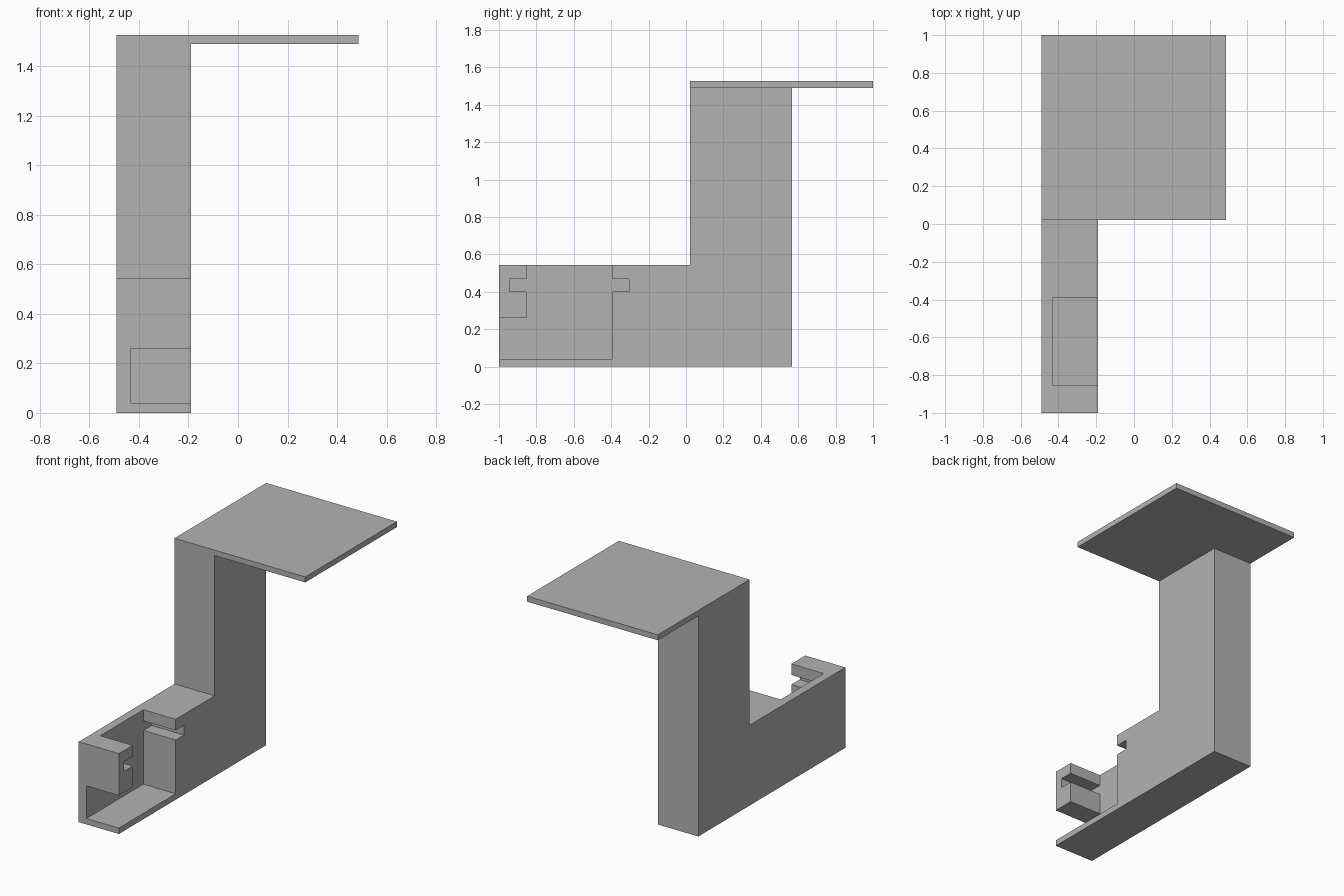
import bpy, bmesh

if "Cube" in bpy.data.objects:
    bpy.data.objects.remove(bpy.data.objects["Cube"])

grey = bpy.data.materials.new("plain grey")
grey.diffuse_color = (0.45, 0.45, 0.45, 1)
grey.use_nodes = True
grey.node_tree.nodes["Principled BSDF"].inputs["Base Color"].default_value = grey.diffuse_color


def extrude_profile(name, yz, x0, x1):
    """Solid made from a (y, z) outline swept along x."""
    bm = bmesh.new()
    face = bm.faces.new([bm.verts.new((x0, y, z)) for y, z in yz])
    swept = bmesh.ops.extrude_face_region(bm, geom=[face])["geom"]
    verts = [v for v in swept if isinstance(v, bmesh.types.BMVert)]
    bmesh.ops.translate(bm, verts=verts, vec=(x1 - x0, 0, 0))
    bmesh.ops.recalc_face_normals(bm, faces=bm.faces)
    mesh = bpy.data.meshes.new(name)
    bm.to_mesh(mesh)
    bm.free()
    mesh.materials.append(grey)
    obj = bpy.data.objects.new(name, mesh)
    bpy.context.collection.objects.link(obj)
    return obj


def combine(target, tool, operation):
    """Apply a boolean and discard the tool object."""
    mod = target.modifiers.new(operation.lower(), 'BOOLEAN')
    mod.operation, mod.solver, mod.object = operation, 'EXACT', tool
    bpy.context.view_layer.objects.active = target
    bpy.ops.object.modifier_apply(modifier=mod.name)
    bpy.data.objects.remove(tool)


# L-shaped arm: low front foot and tall column
bracket = extrude_profile("bracket", [
    (-1, 0), (0.568, 0), (0.568, 1.49), (0.022, 1.49), (0.022, 0.543), (-1, 0.543)],
    -0.49, -0.19)

# Thin square plate on top, reaching out to the right and back
plate = extrude_profile("top_plate", [
    (0.022, 1.49), (1, 1.49), (1, 1.527), (0.022, 1.527)], -0.49, 0.487)
combine(bracket, plate, 'UNION')

# Pocket with front opening, open top and two facing slide grooves
pocket = extrude_profile("pocket_cutter", [
    (-1.1, 0.04), (-0.393, 0.04), (-0.393, 0.403), (-0.305, 0.403), (-0.305, 0.468),
    (-0.393, 0.468), (-0.393, 0.7), (-0.853, 0.7), (-0.853, 0.468), (-0.943, 0.468),
    (-0.943, 0.403), (-0.853, 0.403), (-0.853, 0.26), (-1.1, 0.26)],
    -0.432, -0.1)
combine(bracket, pocket, 'DIFFERENCE')
